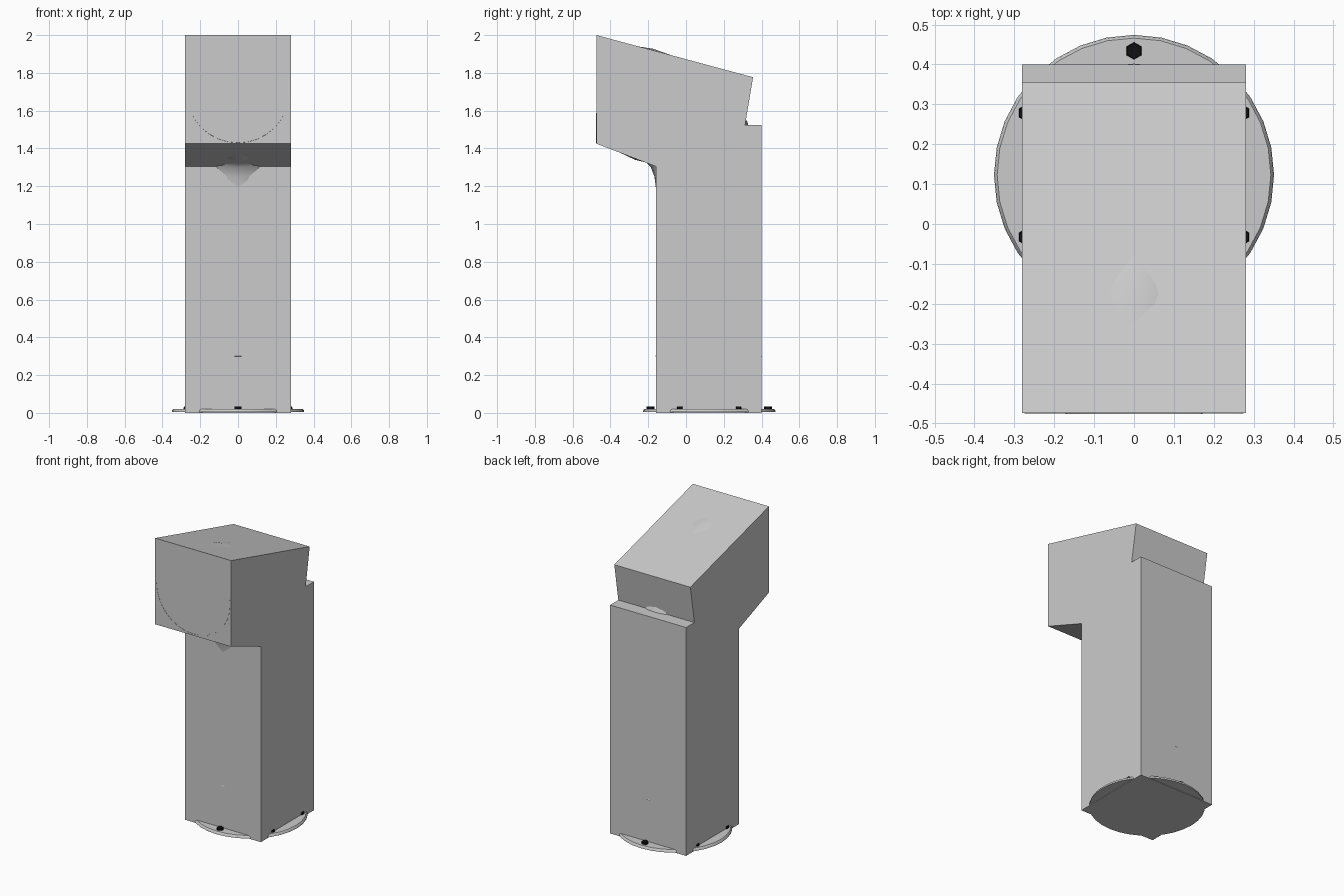
import bpy, bmesh, math
from mathutils import Vector

if "Cube" in bpy.data.objects:
    bpy.data.objects.remove(bpy.data.objects["Cube"])

CY = 0.123   # y of the vertical pipe axis
SEG = 32

def add_object(name, bm, smooth=False, recalc=True):
    if recalc:
        bmesh.ops.recalc_face_normals(bm, faces=bm.faces)
    mesh = bpy.data.meshes.new(name)
    bm.to_mesh(mesh)
    bm.free()
    ob = bpy.data.objects.new(name, mesh)
    bpy.context.collection.objects.link(ob)
    if smooth:
        bpy.ops.object.select_all(action='DESELECT')
        ob.select_set(True)
        bpy.context.view_layer.objects.active = ob
        bpy.ops.object.shade_smooth_by_angle(angle=math.radians(35))
    return ob

def loft(name, rings, cap=False):
    """Skin a list of rings (inner yz point, outer yz point, half width)."""
    bm = bmesh.new()
    loops = []
    for (iy, iz), (oy, oz), hw in rings:
        a, b = Vector((0, iy, iz)), Vector((0, oy, oz))
        mid, half = (a + b) / 2, (b - a) / 2
        loops.append([bm.verts.new(mid + half * math.sin(t) + Vector((hw * math.cos(t), 0, 0)))
                      for t in (math.tau * i / SEG for i in range(SEG))])
    for r0, r1 in zip(loops, loops[1:]):
        for i in range(SEG):
            j = (i + 1) % SEG
            bm.faces.new((r0[i], r0[j], r1[j], r1[i]))
    if cap:
        bm.faces.new(loops[0])
        bm.faces.new(loops[-1])
    return add_object(name, bm, smooth=True)

def flat_ring(r, z):
    return ((CY - r, z), (CY + r, z), r)

# Square outer casing: side profile extruded across x
profile = [(-0.16, 0), (0.40, 0), (0.40, 1.525), (0.313, 1.525), (0.355, 1.777),
           (-0.474, 2.0), (-0.474, 1.425), (-0.16, 1.305)]
bm = bmesh.new()
face = bm.faces.new([bm.verts.new((-0.281, y, z)) for y, z in profile])
ext = bmesh.ops.extrude_face_region(bm, geom=[face])
bmesh.ops.translate(bm, vec=(0.562, 0, 0),
                    verts=[v for v in ext['geom'] if isinstance(v, bmesh.types.BMVert)])
add_object("outer_casing", bm)

# Curved vent pipe, just breaking through the casing at the bend and mouth
loft("vent_pipe", [
    flat_ring(0.272, 0.02),
    flat_ring(0.272, 0.29),
    ((-0.162, 0.30), (0.402, 0.30), 0.276),
    ((-0.157, 0.31), (0.396, 0.31), 0.274),
    ((-0.157, 1.17), (0.39, 1.32), 0.274),
    ((-0.167, 1.25), (0.325, 1.54), 0.274),
    ((-0.186, 1.30), (0.22, 1.74), 0.274),
    ((-0.21, 1.325), (0.03, 1.855), 0.274),
    ((-0.27, 1.34), (-0.175, 1.928), 0.274),
    ((-0.38, 1.392), (-0.35, 1.955), 0.274),
    ((-0.476, 1.43), (-0.473, 1.975), 0.274),
    ((-0.476, 1.436), (-0.473, 1.969), 0.268),
    ((-0.45, 1.436), (-0.45, 1.969), 0.268),
])

# Round floor flange with a bevelled rim
loft("base_flange", [flat_ring(0.351, 0.004), flat_ring(0.349, 0.014),
                     flat_ring(0.343, 0.021)], cap=True)

# Six black hex bolts around the flange
black = bpy.data.materials.new("black")
black.diffuse_color = (0.005, 0.005, 0.005, 1)
black.use_nodes = True
black.node_tree.nodes["Principled BSDF"].inputs["Base Color"].default_value = black.diffuse_color
for k in range(6):
    t = math.radians(30 + 60 * k)
    bm = bmesh.new()
    bmesh.ops.create_cone(bm, cap_ends=True, segments=6, radius1=0.022, radius2=0.02, depth=0.018)
    bmesh.ops.translate(bm, verts=bm.verts,
                        vec=(0.311 * math.cos(t), CY + 0.311 * math.sin(t), 0.026))
    bolt = add_object(f"flange_bolt_{k + 1}", bm)
    bolt.data.materials.append(black)
